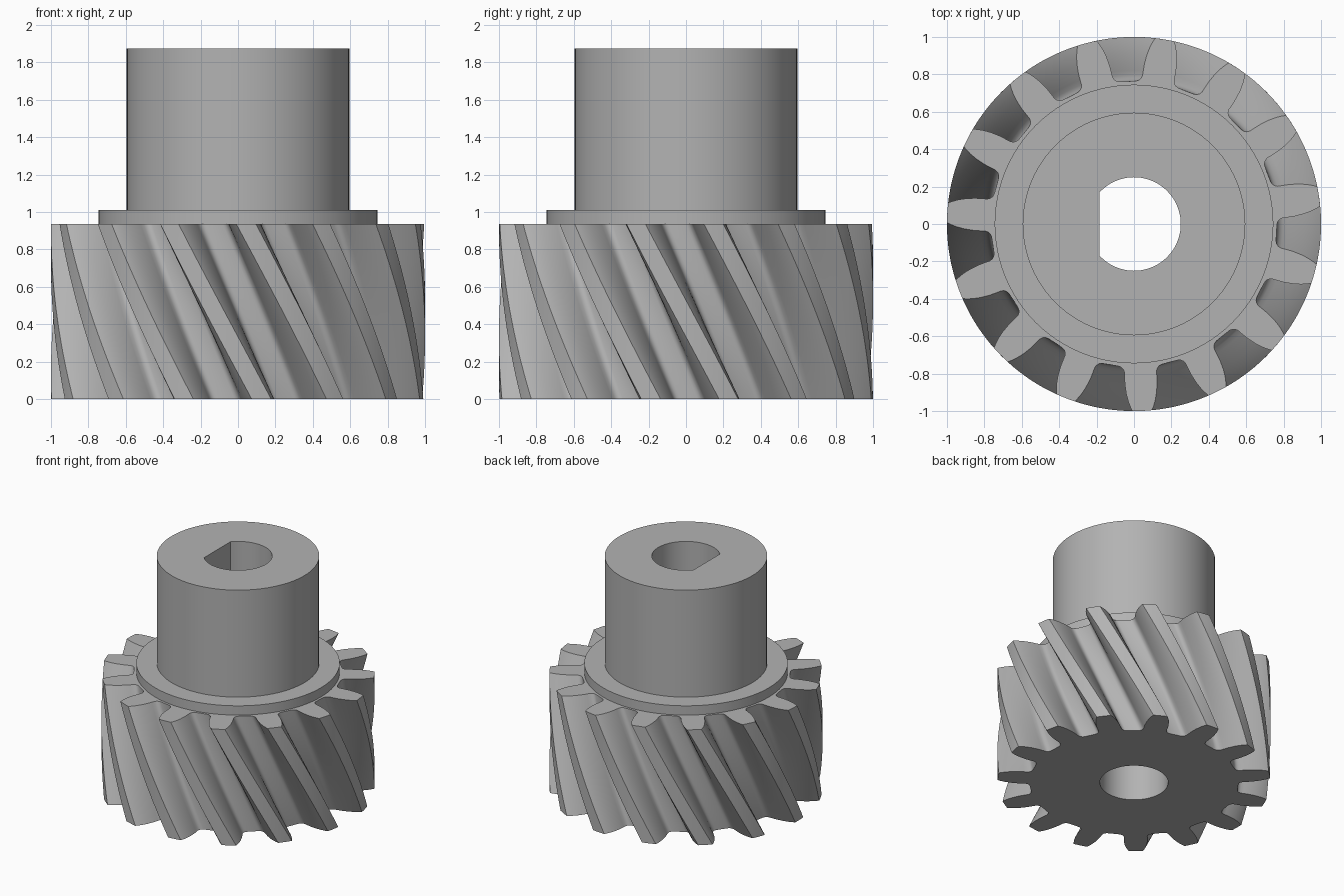
import bpy, bmesh
from math import cos, sin, radians, degrees, acos, pi

cube = bpy.data.objects.get("Cube")
if cube:
    bpy.data.objects.remove(cube)

steel = bpy.data.materials.new("plain grey steel")
steel.use_nodes = True
GREY = (0.45, 0.45, 0.45, 1)
steel.diffuse_color = GREY
steel.node_tree.nodes["Principled BSDF"].inputs["Base Color"].default_value = GREY

TEETH, TWIST, TOOTH_AT = 15, 28.7, 272.5
GEAR_TOP, FLANGE_TOP, HUB_TOP = 0.935, 1.01, 1.875
BORE, FLAT = 0.25, 0.185


def polar(r, deg):
    return r * cos(radians(deg)), r * sin(radians(deg))


def circle(r, n=96):
    return [polar(r, 360 * i / n) for i in range(n)]


def d_shape(r, flat, n=64):
    # Arc whose two ends are joined by the flat on the -x side
    end = 180 - degrees(acos(flat / r))
    return [polar(r, -end + 2 * end * i / n) for i in range(n + 1)]


def gear_outline():
    # Half tooth as (radius, half angle), from tip to root
    flank = [(1, 3), (0.98, 3.6), (0.95, 4.35), (0.91, 5.1), (0.86, 5.75),
             (0.82, 6.05), (0.795, 6.2), (0.78, 6.7), (0.77, 7.5), (0.765, 8.6)]
    tooth = [(r, -a) for r, a in reversed(flank)] + [(1, -1), (1, 1)] + flank
    tooth.append((0.763, 180 / TEETH))
    return [polar(r, TOOTH_AT + 360 * k / TEETH + a)
            for k in range(TEETH) for r, a in tooth]


def ring_solid(name, outer, inner, z0, z1, twist=0, steps=1):
    # Lofted outer wall (optionally helical), bore wall and two end caps
    bm = bmesh.new()

    def wall(points, turn, count):
        rings = []
        for s in range(count + 1):
            t = s / count
            a = radians(turn * (1 - t))
            rings.append([bm.verts.new((x * cos(a) - y * sin(a),
                                        x * sin(a) + y * cos(a),
                                        z0 + (z1 - z0) * t)) for x, y in points])
        n = len(points)
        for low, high in zip(rings, rings[1:]):
            for i in range(n):
                j = (i + 1) % n
                bm.faces.new((low[i], low[j], high[j], high[i]))
        return rings[0], rings[-1]

    outer_ends = wall(outer, twist, steps)
    inner_ends = wall(inner, 0, 1)
    for loops in zip(outer_ends, inner_ends):
        edges = [bm.edges.get((loop[i - 1], loop[i]))
                 for loop in loops for i in range(len(loop))]
        bmesh.ops.triangle_fill(bm, edges=edges, use_beauty=True)
    bmesh.ops.recalc_face_normals(bm, faces=bm.faces)
    mesh = bpy.data.meshes.new(name)
    bm.to_mesh(mesh)
    bm.free()
    mesh.materials.append(steel)
    obj = bpy.data.objects.new(name, mesh)
    bpy.context.collection.objects.link(obj)
    bpy.ops.object.select_all(action='DESELECT')
    obj.select_set(True)
    bpy.context.view_layer.objects.active = obj
    bpy.ops.object.shade_smooth_by_angle(angle=radians(30))
    return obj


# Helical gear with a round bore, then the flange and hub with a flatted bore
ring_solid("helical_gear", gear_outline(), circle(BORE), 0, GEAR_TOP, TWIST, 24)
ring_solid("flange", circle(0.745), d_shape(BORE, FLAT), GEAR_TOP, FLANGE_TOP)
ring_solid("hub", circle(0.595), d_shape(BORE, FLAT), FLANGE_TOP, HUB_TOP)
